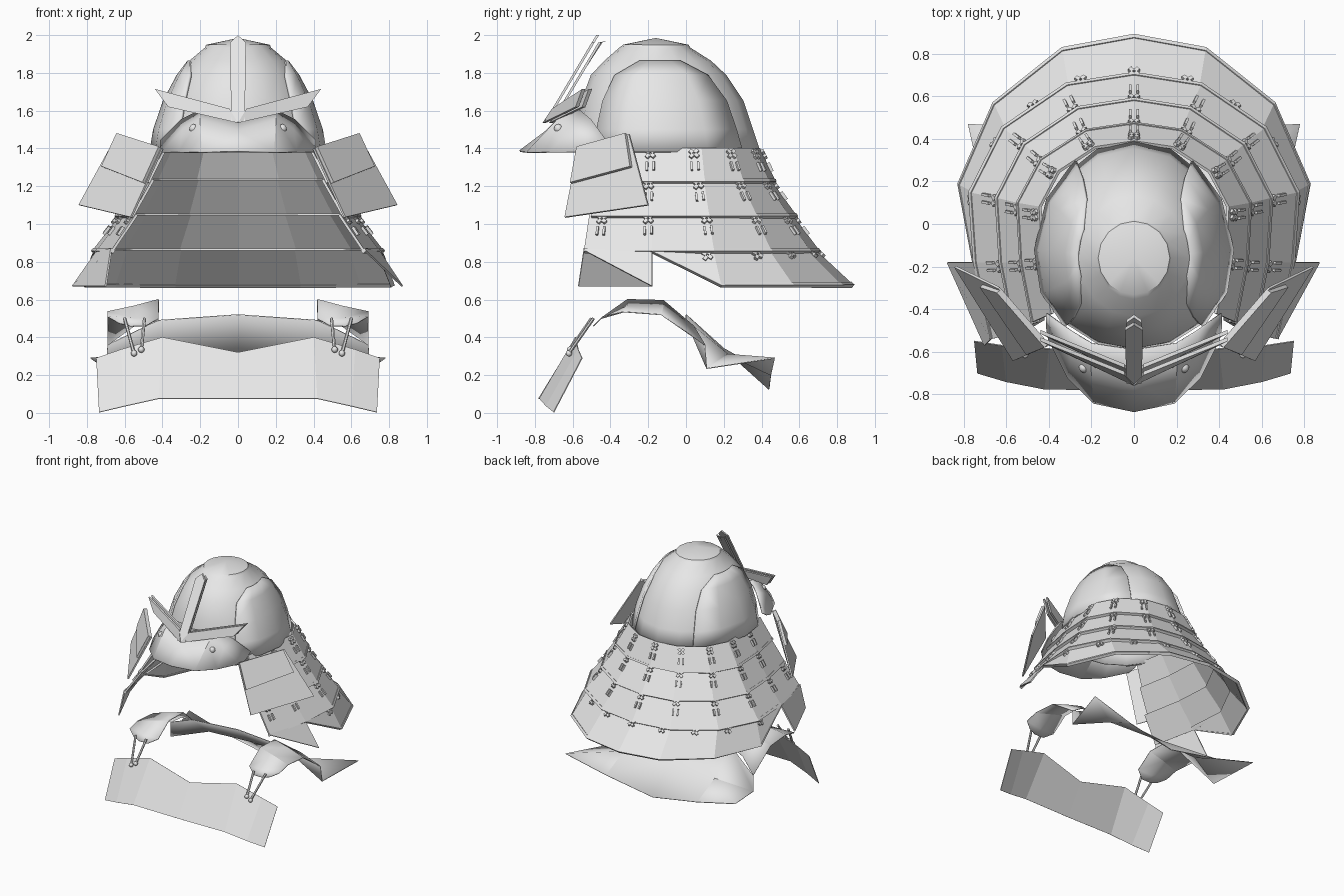
import bpy, bmesh, math
from mathutils import Vector, Matrix

cube = bpy.data.objects.get("Cube")
if cube:
    bpy.data.objects.remove(cube)

mat = bpy.data.materials.new("light grey")
mat.use_nodes = True
GREY = (0.8, 0.8, 0.8, 1)
mat.diffuse_color = GREY
mat.node_tree.nodes["Principled BSDF"].inputs["Base Color"].default_value = GREY


def finish(bm, name, mirror=False, thick=0.0, smooth=None):
    """Turn a bmesh into a named object with optional mirror and thickness."""
    bmesh.ops.recalc_face_normals(bm, faces=bm.faces)
    me = bpy.data.meshes.new(name)
    bm.to_mesh(me)
    bm.free()
    me.materials.append(mat)
    ob = bpy.data.objects.new(name, me)
    bpy.context.collection.objects.link(ob)
    if mirror:
        mod = ob.modifiers.new("mirror", "MIRROR")
        mod.merge_threshold = 0.0005
    if thick:
        mod = ob.modifiers.new("thickness", "SOLIDIFY")
        mod.thickness = thick
        mod.offset = 0
    if smooth:
        bpy.ops.object.select_all(action="DESELECT")
        ob.select_set(True)
        bpy.context.view_layer.objects.active = ob
        bpy.ops.object.shade_smooth_by_angle(angle=math.radians(smooth))


def sheet(name, rows, mirror=True, thick=0.01, smooth=None, closed=False):
    """Skin a grid of points."""
    bm = bmesh.new()
    grid = [[bm.verts.new(p) for p in row] for row in rows]
    n = len(rows[0])
    for a, b in zip(grid, grid[1:]):
        for i in range(n if closed else n - 1):
            j = (i + 1) % n
            bm.faces.new((a[i], a[j], b[j], b[i]))
    bmesh.ops.remove_doubles(bm, verts=bm.verts, dist=0.0005)
    finish(bm, name, mirror, thick, smooth)


def plate(name, outline, depth, mirror=False):
    """Flat outline extruded backwards along y."""
    bm = bmesh.new()
    f = bm.faces.new([bm.verts.new(p) for p in outline])
    new = bmesh.ops.extrude_face_region(bm, geom=[f])["geom"]
    bmesh.ops.translate(bm, vec=(0, depth, 0),
                        verts=[v for v in new if isinstance(v, bmesh.types.BMVert)])
    finish(bm, name, mirror)


# Bowl: stacked rings of (height, half width, back y, front y)
MID = -0.16
RINGS = [(1.98, 0, MID, MID), (1.945, .165, .01, -.33), (1.93, .172, .02, -.35),
         (1.86, .255, .13, -.43), (1.785, .31, .21, -.5), (1.65, .38, .3, -.55),
         (1.5, .43, .35, -.58), (1.38, .45, .39, -.59)]


def bowl_point(ring, deg, grow=1.0):
    z, rx, back, front = ring
    s, c = math.sin(math.radians(deg)), math.cos(math.radians(deg))
    reach = back - MID if c > 0 else MID - front
    return (rx * s * grow, MID + reach * c * grow, z)


sheet("helmet_bowl", [[bowl_point(r, i * 22.5) for i in range(16)] for r in RINGS],
      mirror=False, smooth=28, closed=True)
# Arched side panels, narrower towards the top
sheet("bowl_side_panel", [[bowl_point(r, 86 + half * t, 1.03) for t in (-1, -.5, 0, .5, 1)]
                          for r, half in zip(RINGS[3:], (22, 42, 48, 50, 50))],
      thick=0.015, smooth=28)

# Brim with its sloping front face
sheet("brim", [
    [(0, -.59, 1.58), (.2, -.56, 1.6), (.3, -.5, 1.55), (.41, -.42, 1.44)],
    [(0, -.74, 1.49), (.2, -.68, 1.55), (.29, -.61, 1.5), (.41, -.48, 1.4)],
    [(0, -.88, 1.385), (.19, -.84, 1.38), (.31, -.72, 1.38), (.4, -.54, 1.38)]], smooth=25)

bm = bmesh.new()
bmesh.ops.create_uvsphere(bm, u_segments=10, v_segments=6, radius=.024,
                          matrix=Matrix.Translation((.235, -.675, 1.505)))
finish(bm, "brim_rivet", mirror=True, smooth=60)

# Crest: central blade and two swept arms, each as a doubled plate
for label, back, k in (("front", 0, 1), ("rear", .035, .85)):
    plate("crest_blade_" + label,
          [(-.036 * k, -.75 + back, 1.54), (.036 * k, -.75 + back, 1.54),
           (.042 * k, -.5 + back, 1.96), (0, -.475 + back, 2.0 - back),
           (-.042 * k, -.5 + back, 1.96)], .015)
    plate("crest_arm_" + label,
          [(.0, -.76 + back, 1.535), (.37, -.585 + back, 1.62),
           (.44, -.55 + back, 1.715), (.045, -.71 + back, 1.61)], .018, mirror=True)

# Neck guard: four flaring bands, described from the back centre to the front end
SPREAD = (0, .41, .8, 1, .97, .87)
BACKWARD = (1, .93, .64, .21)


def edge(rx, back, z, front):
    ys = [back * t for t in BACKWARD] + [-.18, front]
    return [Vector((rx * s, y, z)) for s, y in zip(SPREAD, ys)]


def ornament(bm, frame, laces):
    """Four-petal flower with two laces hanging under it."""
    def box(x, y, sx, sy, turn=0.0):
        m = (frame @ Matrix.Rotation(math.radians(turn), 4, "Z")
             @ Matrix.Translation((x, y, .012)) @ Matrix.Diagonal((sx, sy, .018, 1)))
        bmesh.ops.create_cube(bm, size=1, matrix=m)
    for q in range(4):
        box(.018, 0, .024, .02, 45 + 90 * q)
    if laces:
        for side in (-.018, .018):
            box(side, .075, .012, .05)


def along(points, f):
    """Segment and position in it at a fraction of a path's length."""
    lengths = [(b - a).length for a, b in zip(points, points[1:])]
    left = f * sum(lengths)
    for i, d in enumerate(lengths):
        if left <= d:
            return i, left / d
        left -= d
    return len(lengths) - 1, 1.0


BANDS = [("first", edge(.44, .385, 1.4, -.42), edge(.545, .47, 1.22, -.46)),
         ("second", edge(.515, .44, 1.235, -.46), edge(.645, .585, 1.035, -.5)),
         ("third", edge(.615, .555, 1.05, -.51), edge(.77, .705, .85, -.54)),
         ("fourth", edge(.74, .675, .865, -.54)[:5], edge(.82, .885, .67, -.54)[:5])]
BANDS[3][2][4] = Vector((.75, -.18, .85))

for n, (label, top, low) in enumerate(BANDS):
    sheet("neck_guard_band_" + label, [top, low], thick=.014)
    # Narrow rolled rim on the lower edge
    rim_top = [b.lerp(a, .08) for a, b in zip(top, low)]
    sheet("neck_guard_rim_" + label, [rim_top, low], thick=.024)
    bm = bmesh.new()
    for f in (0, .19, .38, .57, .78, .95)[:6 if n == 2 else 5]:
        i, t = along(top, f)
        upper, lower = top[i].lerp(top[i + 1], t), low[i].lerp(low[i + 1], t)
        down = (lower - upper).normalized()
        side = Vector((1, 0, 0)) if f == 0 else (top[i + 1] - top[i]).normalized()
        out = side.cross(down).normalized()
        if out.dot(Vector((upper.x, upper.y, .2))) < 0:
            out = -out
        side = down.cross(out)
        frame = Matrix((side, down, out)).transposed().to_4x4()
        frame.translation = upper + down * .04
        # The centre ornament is shared by both sides
        for flip in ((1,) if f == 0 else (1, -1)):
            ornament(bm, Matrix.Diagonal((flip, 1, 1, 1)) @ frame, n < 3)
    finish(bm, "band_ornaments_" + label)

# Hanging ends under the front of the third band
sheet("hanging_end_left", [[(.67, -.54, .87), (.75, -.18, .85)],
                           [(.672, -.54, .86), (.87, -.18, .67)]], mirror=False)
sheet("hanging_end_right", [[(-.67, -.54, .87), (-.75, -.18, .85)],
                            [(-.7, -.57, .67), (-.875, -.18, .67)]], mirror=False)

# Turned-back side flaps with a raised upper plate
inner_top, outer_top = Vector((.4, -.57, 1.4)), Vector((.635, -.3, 1.475))
inner_low, outer_low = Vector((.565, -.64, 1.035)), Vector((.84, -.2, 1.1))
sheet("side_flap", [[inner_top, outer_top], [inner_low, outer_low]], thick=.012)
lift = (outer_top - inner_top).cross(inner_low - inner_top).normalized() * .014
if lift.y > 0:
    lift = -lift


def flap_point(u, v):
    return inner_top.lerp(outer_top, u).lerp(inner_low.lerp(outer_low, u), v) + lift


sheet("side_flap_plate", [[flap_point(.02, .0), flap_point(.97, .0)],
                          [flap_point(.02, .52), flap_point(.92, .46)]], thick=.02)

# Breastplate
sheet("breastplate", [
    [(0, -.63, .32), (.4, -.585, .4), (.62, -.57, .335), (.75, -.55, .29)],
    [(0, -.78, .075), (.42, -.775, .075), (.6, -.74, .035), (.735, -.7, .003)]],
    thick=.005)

# Shoulder straps ending in rounded pads
sheet("shoulder_strap", [
    [(.49, -.49, .46), (.57, -.49, .46), (.63, -.475, .475)],
    [(.42, -.45, .5), (.55, -.45, .5), (.69, -.44, .51)],
    [(.42, -.31, .6), (.55, -.31, .565), (.69, -.33, .535)],
    [(.42, -.12, .595), (.55, -.12, .56), (.69, -.13, .52)],
    [(.42, 0, .49), (.55, .04, .46), (.69, .1, .36)]], thick=.006, smooth=20)

# Back plate with swept lower corners
sheet("back_plate", [
    [(0, 0, .52), (.42, 0, .49), (.69, .1, .36)],
    [(0, .2, .34), (.42, .22, .31), (.7, .11, .235)],
    [(0, .44, .125), (.42, .45, .2), (.78, .47, .29)]], thick=.006, smooth=20)

# Cords tying the pads to the breastplate
bm = bmesh.new()
for start, end in (((.495, -.5, .5), (.512, -.615, .335)),
                   ((.6, -.49, .5), (.55, -.62, .315))):
    a, b = Vector(start), Vector(end)
    turn = (b - a).to_track_quat("Z", "Y").to_matrix().to_4x4()
    bmesh.ops.create_cone(bm, segments=6, radius1=.009, radius2=.009, cap_ends=True,
                          depth=(b - a).length, matrix=Matrix.Translation((a + b) / 2) @ turn)
    bmesh.ops.create_uvsphere(bm, u_segments=8, v_segments=5, radius=.017,
                              matrix=Matrix.Translation(b))
finish(bm, "shoulder_cords", mirror=True, smooth=40)
